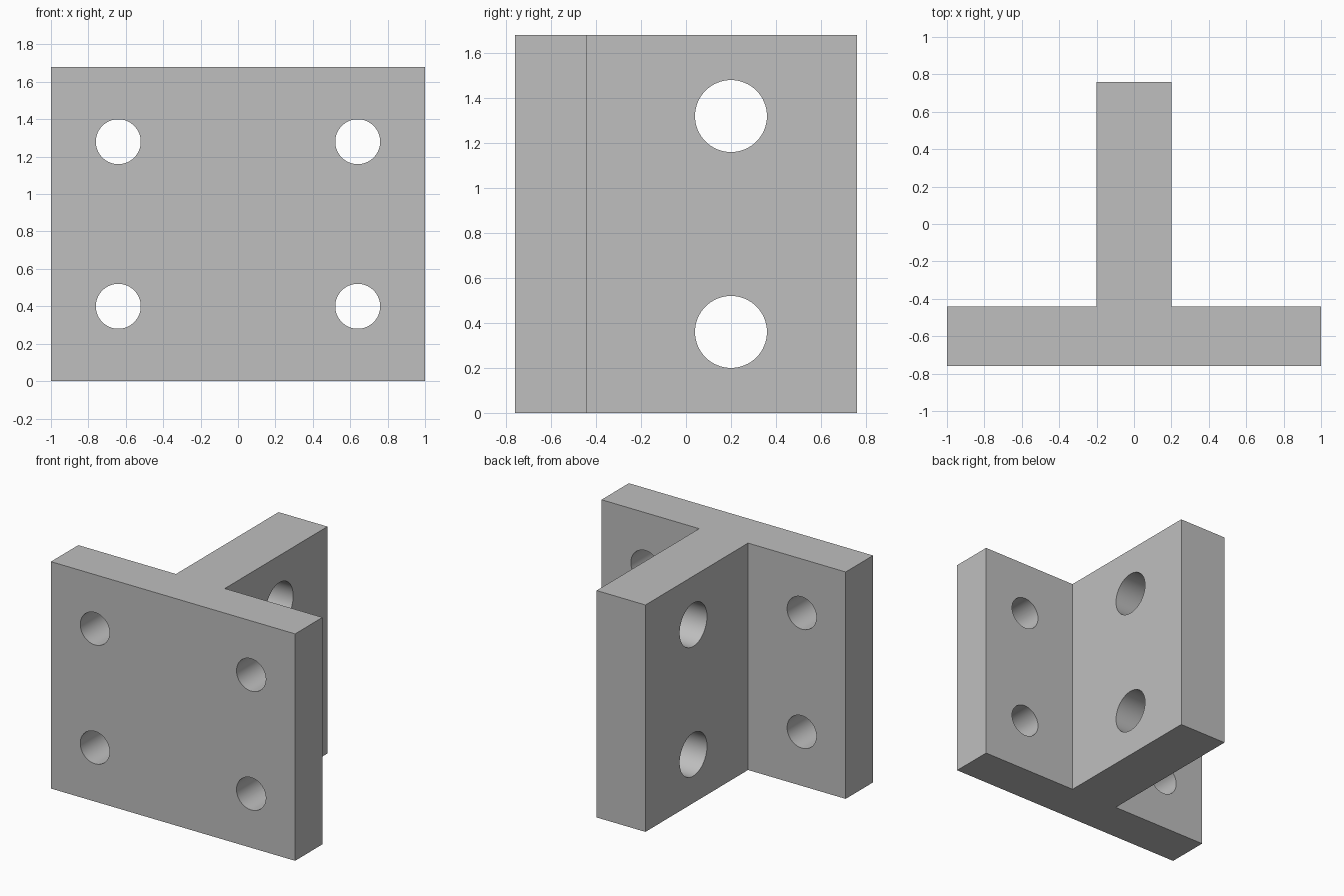
import bpy
import bmesh
import math
from mathutils import Matrix, Vector

cube = bpy.data.objects.get("Cube")
if cube:
    bpy.data.objects.remove(cube, do_unlink=True)

HEIGHT = 1.68
FRONT, STEP, BACK = -0.76, -0.44, 0.76

grey = bpy.data.materials.new("plain_grey")
grey.use_nodes = True
colour = (0.52, 0.52, 0.52, 1)
grey.diffuse_color = colour
grey.node_tree.nodes["Principled BSDF"].inputs["Base Color"].default_value = colour


def add_object(name, bm):
    bmesh.ops.recalc_face_normals(bm, faces=bm.faces)
    mesh = bpy.data.meshes.new(name)
    bm.to_mesh(mesh)
    bm.free()
    mesh.materials.append(grey)
    obj = bpy.data.objects.new(name, mesh)
    bpy.context.collection.objects.link(obj)
    return obj


# T-shaped profile, extruded upwards
right_half = [(1, FRONT), (1, STEP), (0.2, STEP), (0.2, BACK)]
outline = right_half + [(-x, y) for x, y in reversed(right_half)]
bm = bmesh.new()
base = bm.faces.new([bm.verts.new((x, y, 0)) for x, y in outline])
top = bmesh.ops.extrude_face_region(bm, geom=[base])
bmesh.ops.translate(bm, vec=(0, 0, HEIGHT),
                    verts=[v for v in top["geom"] if isinstance(v, bmesh.types.BMVert)])
bracket = add_object("tee_bracket", bm)

# Drill cutters: small holes through the plate, large ones through the web
bm = bmesh.new()


def add_drill(centre, radius, depth, axis):
    turn = Matrix.Rotation(math.pi / 2, 4, axis)
    bmesh.ops.create_cone(bm, cap_ends=True, segments=64, radius1=radius, radius2=radius,
                          depth=depth, matrix=Matrix.Translation(Vector(centre)) @ turn)


for z in (0.4, 1.28):
    for x in (-0.64, 0.64):
        add_drill((x, (FRONT + STEP) / 2, z), 0.12, 0.5, "X")
for z in (0.36, 1.32):
    add_drill((0, 0.2, z), 0.16, 0.6, "Y")
drills = add_object("hole_cutters", bm)
drills.hide_render = True

# Cut the holes, then remove the cutters
cut = bracket.modifiers.new("bolt_holes", "BOOLEAN")
cut.operation = "DIFFERENCE"
cut.solver = "EXACT"
cut.object = drills
bpy.context.view_layer.objects.active = bracket
bracket.select_set(True)
bpy.ops.object.modifier_apply(modifier=cut.name)
bpy.data.objects.remove(drills, do_unlink=True)

# Smooth hole walls, crisp edges
bpy.ops.object.shade_smooth_by_angle(angle=math.radians(30))
